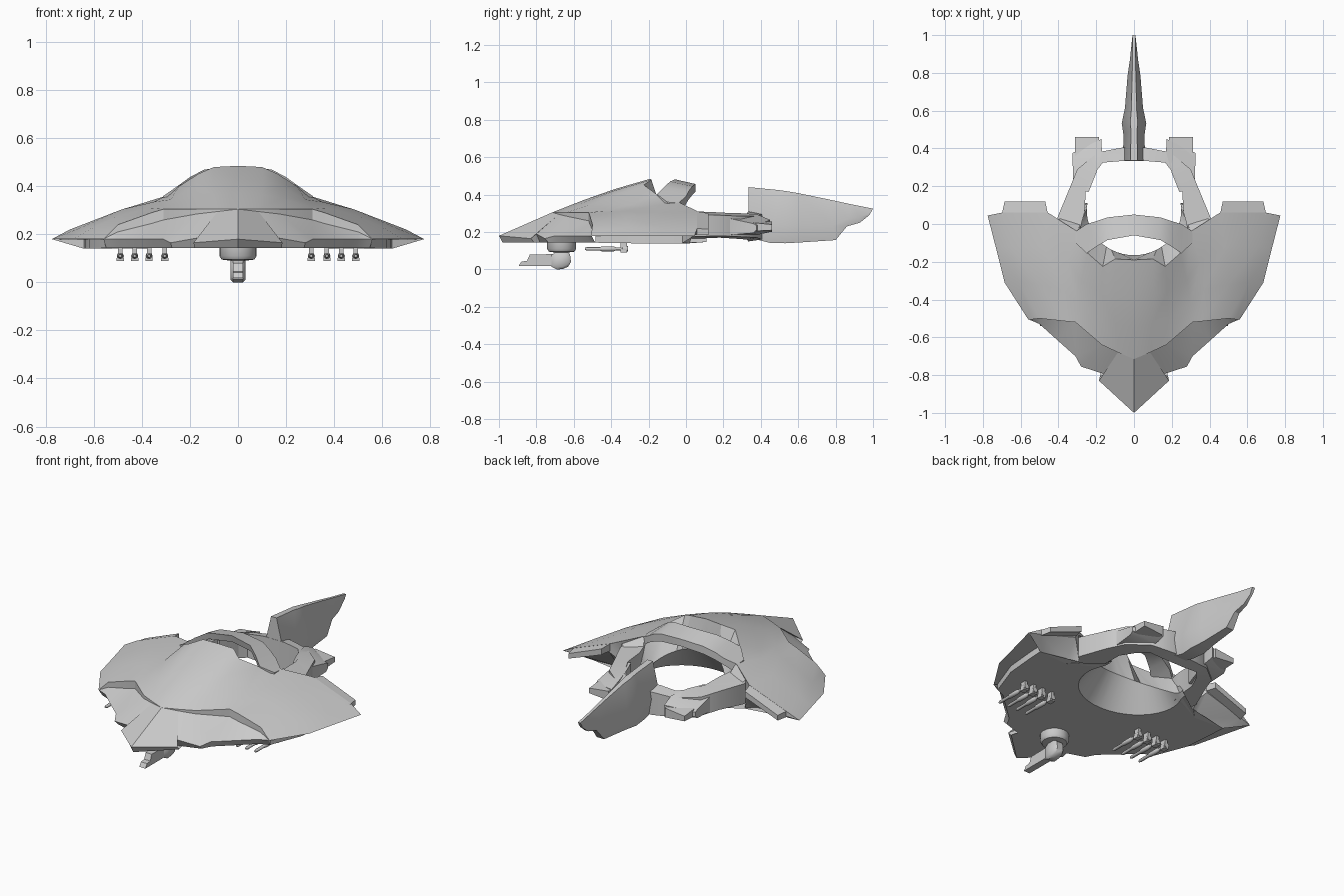
import bpy, bmesh
from math import sin, cos, radians, pi

if "Cube" in bpy.data.objects:
    bpy.data.objects.remove(bpy.data.objects["Cube"])


def make(name, faces, mirror=True, angle=28):
    """Build an object from faces given as point lists, optionally mirrored in x."""
    bm = bmesh.new()
    cache = {}

    def vert(p):
        k = tuple(round(c, 4) for c in p)
        if k not in cache:
            cache[k] = bm.verts.new(k)
        return cache[k]

    for f in faces:
        for s in ((1, -1) if mirror else (1,)):
            vs = list(dict.fromkeys(vert((p[0] * s, p[1], p[2])) for p in f))
            if len(vs) > 2 and not bm.faces.get(vs):
                bm.faces.new(vs)
    bmesh.ops.recalc_face_normals(bm, faces=bm.faces)
    me = bpy.data.meshes.new(name)
    bm.to_mesh(me)
    bm.free()
    ob = bpy.data.objects.new(name, me)
    bpy.context.collection.objects.link(ob)
    bpy.ops.object.select_all(action='DESELECT')
    bpy.context.view_layer.objects.active = ob
    ob.select_set(True)
    bpy.ops.object.shade_smooth_by_angle(angle=radians(angle))
    return ob


def strip(a, b):
    return [(a[i], a[i + 1], b[i + 1], b[i]) for i in range(len(a) - 1)]


def loft(sections, cap_start=True, cap_end=True):
    faces = []
    for a, b in zip(sections, sections[1:]):
        faces += strip(a + a[:1], b + b[:1])
    return faces + ([sections[0]] if cap_start else []) + ([sections[-1]] if cap_end else [])


def slab(inner, outer, z0, z1, drop=.015):
    """Four-point section between an inner and an outer plan point."""
    return [(*inner, z0), (*outer, z0 + .01), (*outer, z1 - drop), (*inner, z1)]


# Upper shell: lines running front to back, from the centre to the wing edge
cols = [
    [(0, -.715, .305), (0, -.55, .37), (0, -.38, .43), (0, -.19, .485)],
    [(.085, -.68, .305), (.1, -.53, .365), (.105, -.37, .425), (.1, -.185, .48)],
    [(.17, -.64, .305), (.18, -.5, .35), (.175, -.36, .405), (.165, -.225, .452)],
    [(.31, -.52, .305), (.3, -.42, .315), (.28, -.3, .345), (.245, -.155, .4)],
    [(.36, -.515, .29), (.37, -.35, .31), (.35, -.2, .335), (.3, -.04, .36)],
    [(.5, -.5, .24), (.5, -.32, .275), (.48, -.12, .305), (.455, .06, .312)],
    [(.54, -.505, .2), (.61, -.31, .225), (.66, -.12, .225), (.7, .06, .22)],
    [(.56, -.505, .18), (.685, -.31, .18), (.73, -.13, .18), (.775, .045, .18)],
]
A, A2, B, C, D, E, F, G = cols
R = (.405, .02, .31)
hull = [f for a, b in zip(cols, cols[1:]) for f in strip(a, b)]
hull.append((D[3], R, E[3]))

# Nose and front skirt below the shell lip
top = [c[0] for c in (A, A2, A2, B, C, D, E, F, G)]
lip = [(x, y, z - d) for (x, y, z), d in zip(top, (0, .01, .01, .02, .045, .045, .03, .01, 0))]
rim = [(0, -1, .18), (.185, -.83, .165), (.14, -.8, .19), (.28, -.755, .165), (.31, -.7, .18),
       (.4, -.62, .18), (.5, -.53, .18), (.54, -.512, .18), G[0]]
low = [(x * .98, y + .02, .143) for x, y, z in rim]
hull += strip(top, lip) + strip(lip, rim) + strip(rim, low)

# Wing overhang, keel side and hollow wing rear
side = [(.62, -.29, .14), (.635, -.12, .14), (.64, -.02, .14)]
step = [(x, y, .178) for x, y, z in low[-1:] + side]
hull += strip(G, step) + strip(step, low[-1:] + side)
rear_mid = [G[3], (.7, .06, .19), (.46, .06, .26), (.405, .02, .2)]
rear_low = [side[-1], (.63, -.02, .14), (.45, -.03, .14), (.4, .02, .14)]
hull += strip([G[3], F[3], E[3], R], rear_mid) + strip(rear_mid, rear_low)
hull.append((G[3], step[-1], side[-1]))

# Belly, rising in a bowl towards the round well, and the well wall
belly = low + side + rear_low[1:]
n = len(belly)
angs = [radians(100) * i / (n - 1) for i in range(n)]
bowl, well = [], []
for a in angs:
    c = max(cos(a), 0)
    f = 1 + .5 * c
    bowl.append((.27 * f * sin(a), .07 - .235 * f * cos(a), .147))
    well.append((.25 * sin(a), .07 - .235 * cos(a), .17 + .14 * c))
hull += strip(belly, bowl) + strip(bowl, well)
wall = [c[3] for c in (A, A, A, A2, A2, B, B, B, C, C, C, D, D, D)] + [R]
hull += strip(wall, well)
make("hull", hull, angle=32)

# Arched spoiler behind the canopy
arch = [(0, [(-.06, .482), (.05, .457), (.05, .415), (-.05, .44)]),
        (.14, [(-.085, .47), (.035, .445), (.035, .4), (-.075, .43)]),
        (.2, [(-.12, .438), (.015, .42), (.015, .375), (-.11, .39)]),
        (.25, [(-.155, .402), (0, .39), (0, .35), (-.15, .35)]),
        (.31, [(-.1, .36), (-.04, .355), (-.04, .3), (-.1, .3)])]
make("spoiler_arch", loft([[(x, y, z) for y, z in s] for x, s in arch], cap_start=False))

# Tail ring arms
make("tail_ring", loft([
    slab((.29, -.04), (.4, -.05), .165, .32),
    slab((.262, .06), (.405, .035), .165, .31),
    slab((.255, .18), (.345, .18), .17, .305),
    slab((.215, .26), (.3, .29), .165, .3),
    slab((.165, .325), (.19, .38), .16, .3),
    slab((.07, .333), (.06, .405), .15, .31),
    slab((0, .333), (0, .405), .15, .31)], cap_end=False), angle=45)

# Engine pods and exhaust blocks
make("engine_pods", loft([
    slab((.24, .17), (.34, .18), .185, .3),
    slab((.2, .27), (.322, .235), .175, .302, .03),
    slab((.17, .38), (.326, .36), .185, .295, .05),
    slab((.172, .45), (.326, .376), .2, .265, .03)]), angle=45)
make("exhaust_blocks", loft([
    slab((.185, .37), (.312, .36), .195, .265),
    slab((.185, .46), (.312, .46), .2, .255)]))

# Thin trailing flaps at the wing rear
make("wing_flaps", loft([
    [(.455, .05, .27), (.7, .05, .185), (.7, .05, .22), (.455, .05, .312)],
    [(.47, .12, .265), (.685, .12, .185), (.685, .12, .215), (.47, .12, .3)]]))

# Tail fin
fin = []
for yt, zt, yb, zb, w in [(.335, .44, .335, .17, .06), (.5, .424, .45, .142, .055), (.54, .418, .53, .14, .065),
                          (.6, .408, .62, .145, .048), (.76, .375, .8, .157, .034),
                          (.88, .349, .86, .23, .022), (.94, .337, .93, .25, .015), (1, .325, .98, .29, .009)]:
    ym, zm = yt * .35 + yb * .65, zt * .35 + zb * .65
    t = max(w * .3, .008)
    fin.append([(-t, yt, zt), (t, yt, zt), (w, ym, zm), (w * .7, yb, zb), (-w * .7, yb, zb), (-w, ym, zm)])
make("tail_fin", loft(fin), mirror=False)


def lathe_y(profile, x, z, seg=8):
    return loft([[(x + r * cos(2 * pi * i / seg), y, z + r * sin(2 * pi * i / seg)) for i in range(seg)]
                 for y, r in profile])


# Chin turret: round mount, arm and barrel
mount = loft([[(r * cos(2 * pi * i / 16), -.665 + r * sin(2 * pi * i / 16), z) for i in range(16)]
              for r, z in ((.078, .16), (.078, .11), (.068, .095), (.03, .09))])
make("turret_mount", mount, mirror=False, angle=40)
body = [(-.72, .075), (-.69, .1), (-.64, .1), (-.62, .08), (-.615, .04),
        (-.63, .015), (-.66, .002), (-.69, .0), (-.72, .015)]
make("turret_head", loft([[(x, -.665 + (y + .665) * s, .05 + (z - .05) * s) for y, z in body]
                          for x, s in ((-.032, .75), (-.02, 1), (.02, 1), (.032, .75))]), mirror=False, angle=45)
barrel = [(-.895, .018), (-.88, .042), (-.85, .046), (-.835, .08), (-.7, .082), (-.69, .018)]
make("turret_barrel", loft([[(x, y, z) for y, z in barrel] for x in (-.02, .02)]), mirror=False)

# Missiles on short pylons under each wing
missiles = []
for x in (.305, .37, .43, .49):
    missiles += lathe_y([(-.54, .006), (-.53, .009), (-.46, .009), (-.45, .013), (-.385, .013),
                         (-.375, .008), (-.345, .008), (-.34, .015), (-.31, .015)], x, .11)
    missiles += loft([[(x - w, -.35, z), (x + w, -.35, z), (x + w, -.315, z), (x - w, -.315, z)]
                      for z, w in ((.15, .009), (.125, .009), (.1, .015), (.09, .015))])
make("missiles", missiles, angle=50)
